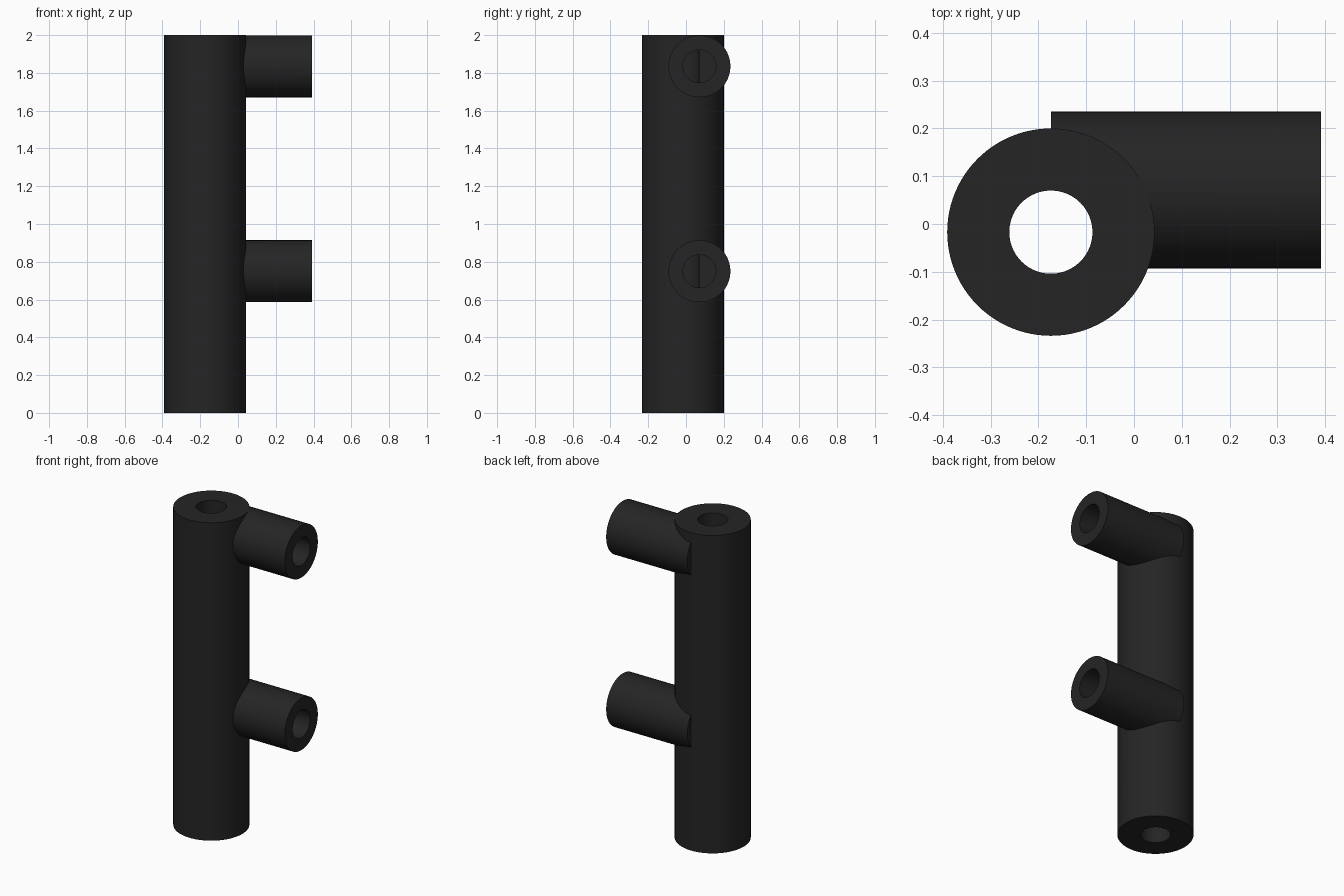
import bpy, math

if "Cube" in bpy.data.objects:
    bpy.data.objects.remove(bpy.data.objects["Cube"])

TX, TY = -0.174, -0.017        # axis of the upright tube
PEG_Y, PEG_R, BORE_R = 0.071, 0.164, 0.087
PEG_END = 0.391
PEG_HEIGHTS = (0.75, 1.835)

black = bpy.data.materials.new("matte_black")
black.diffuse_color = (0.018, 0.018, 0.018, 1)
black.use_nodes = True
black.node_tree.nodes["Principled BSDF"].inputs["Base Color"].default_value = black.diffuse_color


def rod(name, radius, length, centre, along_x=False):
    """Smooth round rod, upright or lying along x."""
    rot = (0, math.pi / 2, 0) if along_x else (0, 0, 0)
    bpy.ops.mesh.primitive_cylinder_add(vertices=96, radius=radius, depth=length,
                                        location=centre, rotation=rot)
    ob = bpy.context.object
    ob.name = name
    ob.data.materials.append(black)
    return ob


def combine(target, other, operation):
    """Apply a boolean and discard the helper."""
    mod = target.modifiers.new("cut", 'BOOLEAN')
    mod.operation = operation
    mod.solver = 'EXACT'
    mod.object = other
    bpy.context.view_layer.objects.active = target
    bpy.ops.object.modifier_apply(modifier=mod.name)
    bpy.data.objects.remove(other, do_unlink=True)


# Upright tube
tube = rod("tube_with_side_pipes", 0.217, 2.0, (TX, TY, 1.0))

# Side pipes, starting at the middle of the tube
pipe_len = PEG_END - TX
pipe_mid = (PEG_END + TX) / 2
for z in PEG_HEIGHTS:
    combine(tube, rod("side_pipe", PEG_R, pipe_len, (pipe_mid, PEG_Y, z), True), 'UNION')

# Bores: one through the tube, one along each side pipe into it
combine(tube, rod("tube_bore", BORE_R, 2.2, (TX, TY, 1.0)), 'DIFFERENCE')
for z in PEG_HEIGHTS:
    bore = rod("pipe_bore", BORE_R, pipe_len + 0.1, (pipe_mid + 0.05, PEG_Y, z), True)
    combine(tube, bore, 'DIFFERENCE')

# Smooth walls with crisp rims
bpy.ops.object.select_all(action='DESELECT')
tube.select_set(True)
bpy.context.view_layer.objects.active = tube
bpy.ops.object.shade_smooth_by_angle(angle=math.radians(30))
